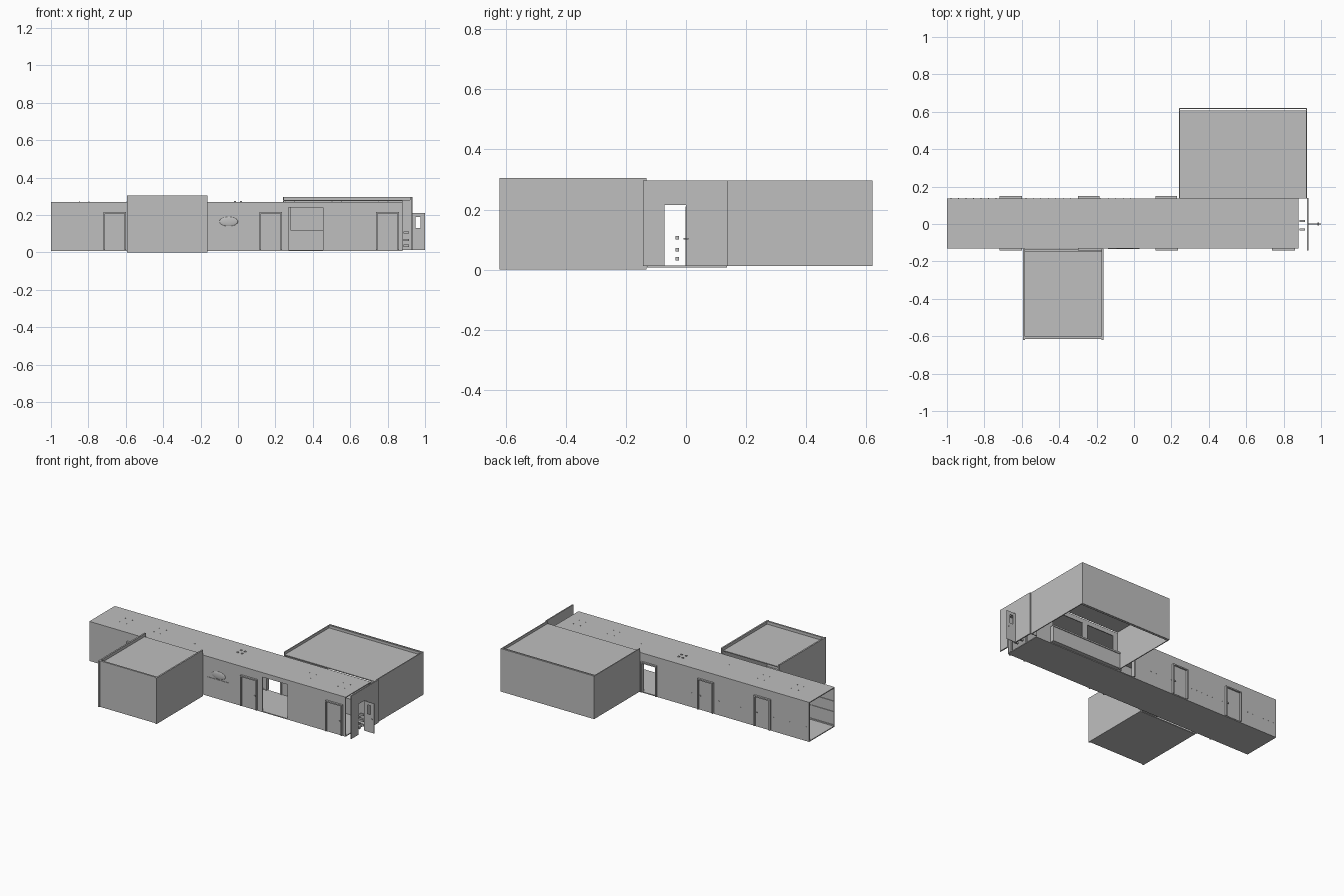
import bpy, bmesh, math
from mathutils import Matrix, Vector

cube = bpy.data.objects.get("Cube")
if cube:
    bpy.data.objects.remove(cube)

# One plain grey for everything
grey = bpy.data.materials.new("plain_grey")
grey.use_nodes = True
GREY = (0.52, 0.52, 0.52, 1)
grey.diffuse_color = GREY
grey.node_tree.nodes["Principled BSDF"].inputs["Base Color"].default_value = GREY


def boxes(name, parts):
    """One object from (low corner, high corner) pairs."""
    bm = bmesh.new()
    for low, high in parts:
        a, b = Vector(low), Vector(high)
        size = Matrix.Diagonal((*(b - a), 1))
        bmesh.ops.create_cube(bm, size=1, matrix=Matrix.Translation((a + b) / 2) @ size)
    mesh = bpy.data.meshes.new(name)
    bm.to_mesh(mesh)
    bm.free()
    mesh.materials.append(grey)
    ob = bpy.data.objects.new(name, mesh)
    bpy.context.collection.objects.link(ob)
    return ob


def pierced_wall(name, x0, x1, y0, y1, z0, z1, openings):
    """Wall along x with rectangular openings (left, right, bottom, top)."""
    parts, x = [], x0
    for left, right, low, high in sorted(openings):
        parts.append(((x, y0, z0), (left, y1, z1)))
        if low > z0:
            parts.append(((left, y0, z0), (right, y1, low)))
        parts.append(((left, y0, high), (right, y1, z1)))
        x = right
    parts.append(((x, y0, z0), (x1, y1, z1)))
    return boxes(name, parts)


def doorway(name, left, right, wall_y, out, leaf=True):
    """Projecting frame with a recessed leaf."""
    ya, yb = sorted((wall_y - out * 0.012, wall_y + out * 0.013))
    t = 0.008
    boxes(name + "_frame", [
        ((left, ya, FLOOR), (left + t, yb, DOOR)),
        ((right - t, ya, FLOOR), (right, yb, DOOR)),
        ((left, ya, DOOR - t), (right, yb, DOOR))])
    if leaf:
        lo, hi = sorted((wall_y - out * 0.004, wall_y + out * 0.003))
        boxes(name + "_leaf", [((left + t, lo, FLOOR), (right - t, hi, DOOR - t))])
        k0, k1 = sorted((wall_y, wall_y + out * 0.009))
        boxes(name + "_handle", [((right - 0.022, k0, 0.1), (right - 0.014, k1, 0.106))])


FLOOR, ROOF, DOOR = 0.012, 0.27, 0.215
FRONT, BACK, END = -0.13, 0.137, 0.88
T = 0.006

# Corridor slabs, open at both ends
boxes("corridor_floor", [((-1, FRONT, 0.008), (END, BACK, FLOOR + 0.002))])
boxes("corridor_roof", [((-1, FRONT, ROOF - T), (END, BACK, ROOF))])

# Corridor side walls with doorways and the reception opening
front_doors = [(-0.72, -0.6), (-0.3, -0.175), (0.115, 0.235), (0.738, 0.86)]
back_doors = [(-0.72, -0.6), (-0.3, -0.185), (0.115, 0.23)]
pierced_wall("front_wall", -1, END, FRONT, FRONT + T, FLOOR, ROOF - T,
             [(a, b, FLOOR, DOOR) for a, b in front_doors] + [(0.27, 0.455, FLOOR, 0.24)])
pierced_wall("back_wall", -1, END, BACK - T, BACK, FLOOR, ROOF - T,
             [(a, b, FLOOR, DOOR) for a, b in back_doors]
             + [(0.28, 0.48, 0.12, 0.24), (0.52, 0.75, 0.12, 0.24)])
for i, (a, b) in enumerate(front_doors):
    doorway(f"front_door_{i + 1}", a, b, FRONT, -1)
for i, (a, b) in enumerate(back_doors):
    doorway(f"back_door_{i + 1}", a, b, BACK, 1, leaf=i < 2)

# Handrails and skirting inside the corridor
boxes("inner_rails", [((-1, y, z), (0.1, y + 0.004, z + 0.01))
                      for y in (FRONT + T, BACK - T - 0.004) for z in (FLOOR, 0.1, 0.17)])

# Counter under the inner windows
boxes("reception_counter", [((0.25, BACK, FLOOR), (0.77, 0.165, 0.11)),
                            ((0.25, BACK - 0.01, 0.11), (0.77, 0.17, 0.12))])

# Large back room: no floor, roof set below the wall tops
X0, X1, Y1, TOP = 0.24, 0.925, 0.62, 0.297
boxes("large_room_walls", [
    ((X0, BACK, FLOOR), (X0 + T, Y1, TOP)),
    ((X1 - T, BACK, FLOOR), (X1, Y1, TOP)),
    ((X0, Y1 - T, FLOOR), (X1, Y1, TOP)),
    ((X0, Y1 - 0.017, FLOOR), (X1, Y1 - 0.012, TOP))])
boxes("large_room_roof", [((X0, BACK, 0.274), (X1, Y1 - 0.012, 0.28))])
boxes("large_room_inner_wall", [((END, BACK, FLOOR), (X1, BACK + T, 0.274))])

# End partition with an opened door
boxes("end_partition", [
    ((X1, -0.143, FLOOR), (0.933, -0.072, TOP)),
    ((X1, 0.0, FLOOR), (0.933, 0.14, TOP)),
    ((X1, -0.072, DOOR), (0.933, 0.0, TOP))])
boxes("open_door", [
    ((0.933, -0.002, FLOOR), (0.95, 0.002, 0.21)),
    ((0.975, -0.002, FLOOR), (1, 0.002, 0.21)),
    ((0.95, -0.002, FLOOR), (0.975, 0.002, 0.13)),
    ((0.95, -0.002, 0.19), (0.975, 0.002, 0.21))])
boxes("open_door_handle", [((0.982, -0.008, 0.1), (0.988, 0.008, 0.106))])
boxes("end_fittings", [((0.885, y, z), (0.915, y + 0.012, z + 0.012))
                       for y in (-0.035, 0.01) for z in (0.03, 0.06, 0.1)])

# Small front room: floor, three raised walls, roof set lower
A0, A1, B0, HIGH = -0.593, -0.163, -0.62, 0.305
boxes("small_room_walls", [
    ((A0, B0 + 0.004, 0), (A0 + 0.01, -0.132, HIGH)),
    ((A1 - 0.01, B0 + 0.004, 0), (A1, -0.132, HIGH)),
    ((A0 + 0.004, B0 + 0.006, 0), (A1 - 0.004, B0 + 0.018, HIGH))])
boxes("small_room_corner_posts", [((x, B0, 0), (x + 0.01, B0 + 0.01, HIGH))
                                  for x in (A0, A1 - 0.01)])
boxes("small_room_floor", [((A0, B0 + 0.006, 0), (A1, -0.135, 0.006))])
boxes("small_room_roof", [((A0 + 0.01, B0 + 0.018, 0.28), (A1 - 0.01, -0.145, 0.286))])

# Fittings that poke through roofs and walls
boxes("roof_vents", [((x, y, ROOF), (x + 0.012, y + 0.01, ROOF + 0.004))
                     for x in (-0.022, 0.01) for y in (0.015, 0.05)])
boxes("ceiling_clips", [((x + d, y, ROOF), (x + d + 0.005, y + 0.004, ROOF + 0.001))
                        for x in (-0.85, -0.6, -0.3, 0.25, 0.5, 0.75)
                        for d in (0, 0.05) for y in (-0.03, 0.03)])
boxes("wall_studs", [((-0.98 + 0.04 * i, BACK, 0.1), (-0.976 + 0.04 * i, BACK + 0.002, 0.104))
                     for i in range(25)])

# Shallow rounded basin on the front wall
bm = bmesh.new()
bmesh.ops.create_uvsphere(bm, u_segments=24, v_segments=12, radius=1,
                          matrix=Matrix.Translation((-0.05, FRONT, 0.165))
                          @ Matrix.Diagonal((0.05, 0.005, 0.025, 1)))
mesh = bpy.data.meshes.new("wall_basin")
bm.to_mesh(mesh)
bm.free()
mesh.materials.append(grey)
for p in mesh.polygons:
    p.use_smooth = True
bpy.context.collection.objects.link(bpy.data.objects.new("wall_basin", mesh))
boxes("basin_shelf", [((-0.14, FRONT - 0.003, 0.128), (0.03, FRONT, 0.136))])
